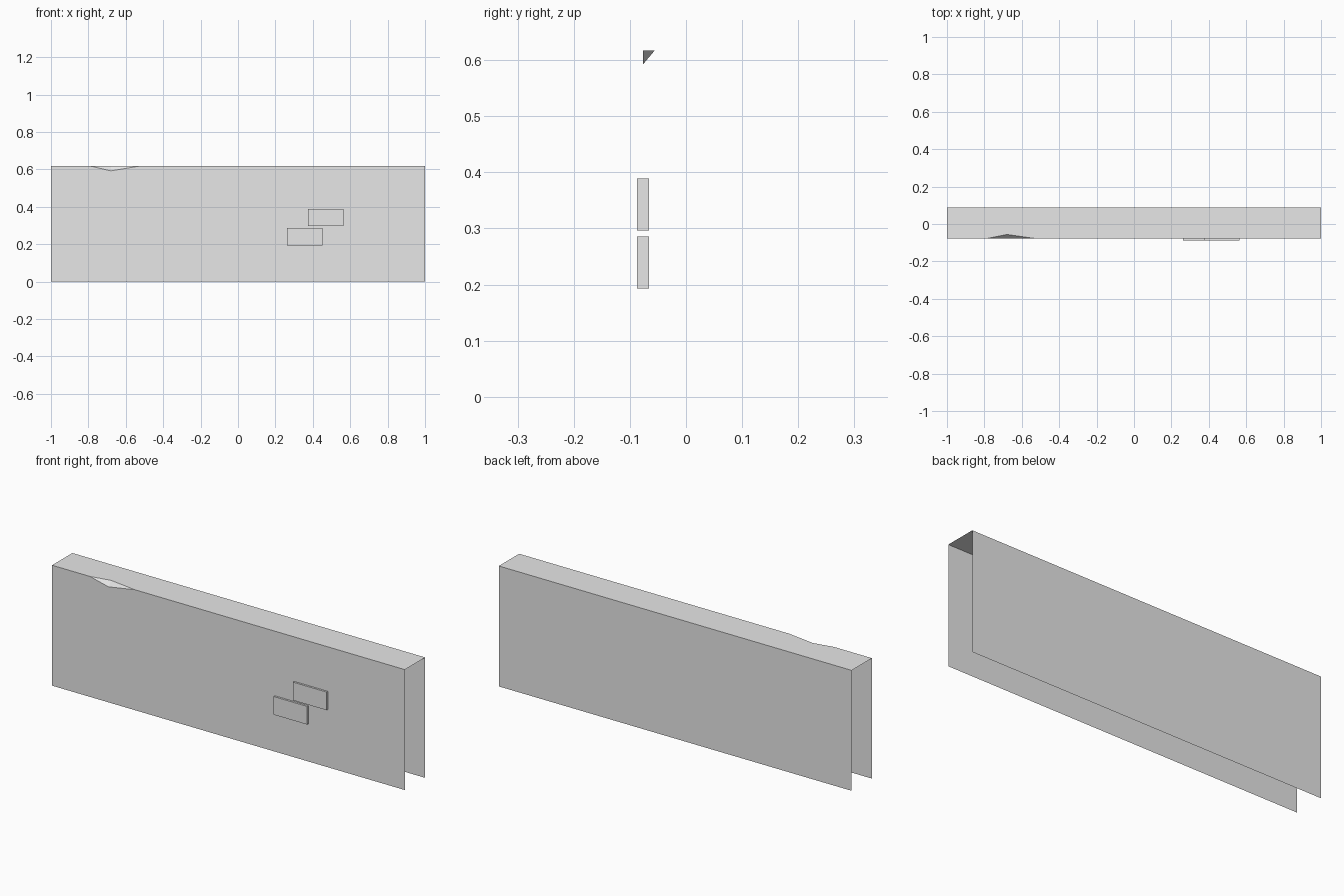
import bpy
import bmesh

if "Cube" in bpy.data.objects:
    bpy.data.objects.remove(bpy.data.objects["Cube"], do_unlink=True)

HALF, HEIGHT = 1.0, 0.617
FRONT, BACK = -0.077, 0.087

# Plain grey plaster
grey = bpy.data.materials.new("plain_grey")
grey.use_nodes = True
colour = (0.8, 0.8, 0.8, 1)
grey.diffuse_color = colour
grey.node_tree.nodes["Principled BSDF"].inputs["Base Color"].default_value = colour


def add_object(name, bm):
    mesh = bpy.data.meshes.new(name)
    bm.to_mesh(mesh)
    bm.free()
    mesh.materials.append(grey)
    obj = bpy.data.objects.new(name, mesh)
    bpy.context.collection.objects.link(obj)
    return obj


# Wall shell: front, back and top, open at the ends and below
def build_wall():
    bm = bmesh.new()
    front_low = [bm.verts.new((x, FRONT, 0)) for x in (-HALF, HALF)]
    front_top = [bm.verts.new((x, FRONT, HEIGHT)) for x in (-HALF, HALF)]
    back_low = [bm.verts.new((x, BACK, 0)) for x in (-HALF, HALF)]
    back_top = [bm.verts.new((x, BACK, HEIGHT)) for x in (-HALF, HALF)]

    # Chip broken out of the front top edge
    chip_start = bm.verts.new((-0.786, FRONT, HEIGHT))
    chip_end = bm.verts.new((-0.53, FRONT, HEIGHT))
    chip_low = bm.verts.new((-0.68, FRONT, 0.592))
    chip_deep = bm.verts.new((-0.68, -0.056, HEIGHT))

    bm.faces.new((*front_low, front_top[1], chip_end, chip_low, chip_start, front_top[0]))
    bm.faces.new((front_top[0], chip_start, chip_deep, chip_end, front_top[1],
                  back_top[1], back_top[0]))
    bm.faces.new((back_low[1], back_low[0], back_top[0], back_top[1]))
    bm.faces.new((chip_start, chip_low, chip_deep))
    bm.faces.new((chip_low, chip_end, chip_deep))
    return add_object("wall", bm)


# Exposed brick standing slightly proud of the front
def build_brick(name, x, z):
    bm = bmesh.new()
    bmesh.ops.create_cube(bm, size=1)
    bmesh.ops.scale(bm, vec=(0.19, 0.021, 0.093), verts=bm.verts)
    obj = add_object(name, bm)
    obj.location = (x, -0.0765, z)


build_wall()
build_brick("lower_brick", 0.358, 0.2395)
build_brick("upper_brick", 0.468, 0.3425)
